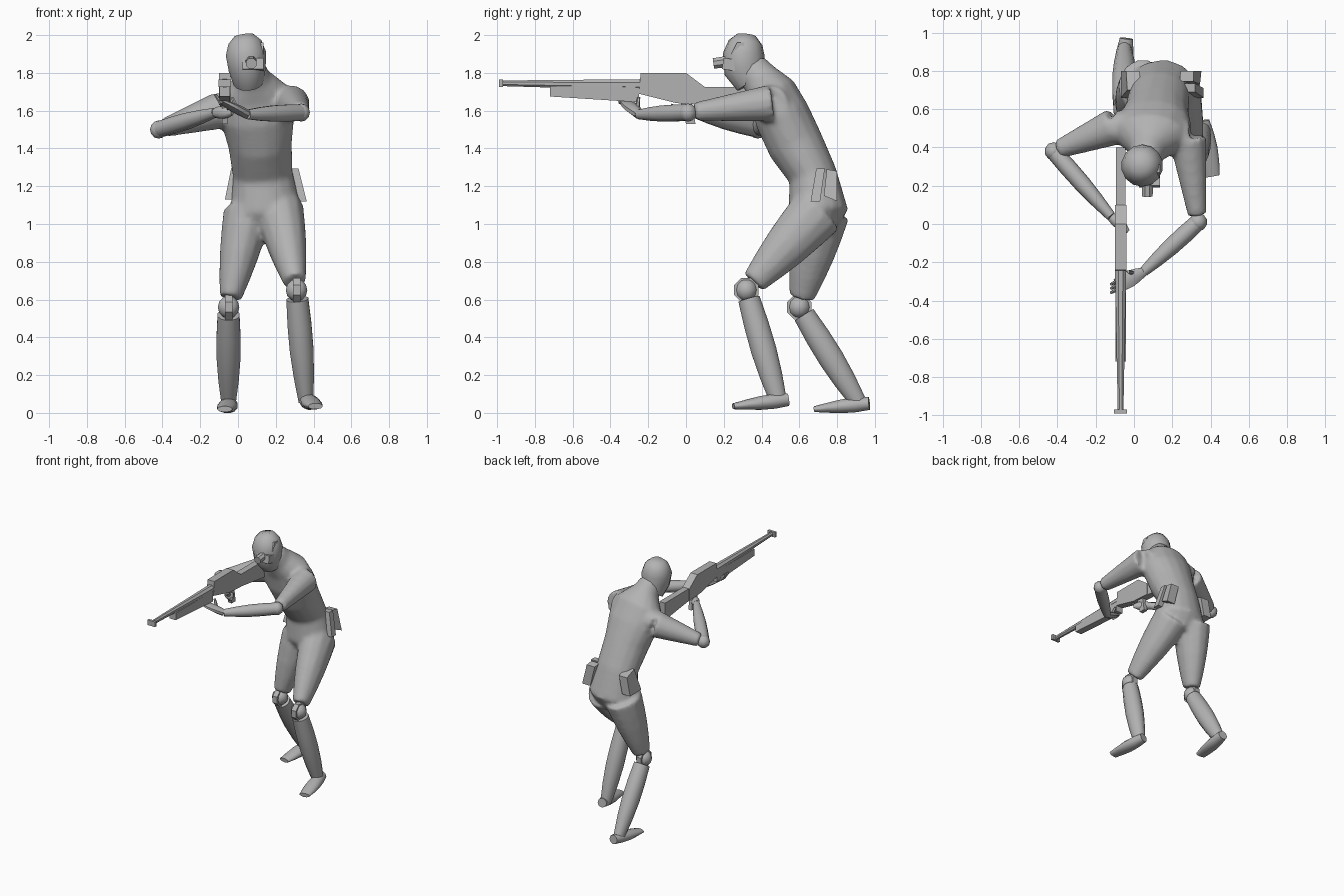
import bpy, bmesh, math
from mathutils import Vector

cube = bpy.data.objects.get("Cube")
if cube:
    bpy.data.objects.remove(cube, do_unlink=True)

grey = bpy.data.materials.new("plain_grey")
grey.use_nodes = True
grey.diffuse_color = (0.45, 0.45, 0.45, 1)
grey.node_tree.nodes["Principled BSDF"].inputs["Base Color"].default_value = grey.diffuse_color

ACROSS, UP = Vector((1, 0, 0)), Vector((0, 0, 1))


def finish(name, bm, angle):
    """Turn a bmesh into an object, smooth below the given edge angle."""
    bmesh.ops.recalc_face_normals(bm, faces=bm.faces)
    mesh = bpy.data.meshes.new(name)
    bm.to_mesh(mesh)
    bm.free()
    mesh.materials.append(grey)
    mesh.shade_smooth()
    mesh.set_sharp_from_angle(angle=math.radians(angle))
    obj = bpy.data.objects.new(name, mesh)
    bpy.context.collection.objects.link(obj)
    return obj


def add_loft(bm, sections, side=ACROSS, sides=12):
    """Skin elliptical sections: (centre, half width along side, half depth)."""
    rings = []
    for i, (centre, width, depth) in enumerate(sections):
        before = sections[max(i - 1, 0)][0]
        after = sections[min(i + 1, len(sections) - 1)][0]
        along = (after - before).normalized()
        u = (side - along * side.dot(along)).normalized()
        v = along.cross(u)
        angles = [math.tau * (k + 0.5) / sides for k in range(sides)]
        rings.append([bm.verts.new(centre + u * width * math.cos(a) + v * depth * math.sin(a))
                      for a in angles])
    for low, high in zip(rings, rings[1:]):
        for k in range(sides):
            n = (k + 1) % sides
            bm.faces.new((low[k], low[n], high[n], high[k]))
    bm.faces.new(rings[0][::-1])
    bm.faces.new(rings[-1])


def loft(name, sections, side=ACROSS, sides=12, angle=50):
    bm = bmesh.new()
    add_loft(bm, sections, side, sides)
    return finish(name, bm, angle)


def taper(start, end, r_start, r_end, bulge=0.0, flat_start=1.0, flat_end=1.0, steps=4):
    """Sections of a straight limb with a swelling in the middle."""
    start, end = Vector(start), Vector(end)
    sections = []
    for i in range(steps + 1):
        t = i / steps
        radius = r_start + (r_end - r_start) * t + bulge * math.sin(math.pi * t)
        sections.append((start.lerp(end, t), radius, radius * (flat_start + (flat_end - flat_start) * t)))
    return sections


def spine(y_z_sizes, x_start, x_end):
    """Sections whose x drifts evenly from start to end."""
    last = len(y_z_sizes) - 1
    return [(Vector((x_start + (x_end - x_start) * i / last, y, z)), width, depth)
            for i, (y, z, width, depth) in enumerate(y_z_sizes)]


def slab(name, outline, x, half, lean=0.0):
    """Extrude a (y, z) outline across x; lean pushes the lower points sideways."""
    top = max(z for y, z in outline)
    bm = bmesh.new()
    a, b = [[bm.verts.new((x + offset + lean * (top - z), y, z)) for y, z in outline]
            for offset in (-half, half)]
    bm.faces.new(a)
    bm.faces.new(b[::-1])
    for i in range(len(a)):
        j = (i + 1) % len(a)
        bm.faces.new((a[i], a[j], b[j], b[i]))
    return finish(name, bm, 20)


def ball(name, centre, radius):
    bm = bmesh.new()
    bmesh.ops.create_uvsphere(bm, u_segments=10, v_segments=6, radius=radius)
    bmesh.ops.translate(bm, verts=bm.verts, vec=centre)
    return finish(name, bm, 50)


# Joints of the crouched aiming pose
legs = {"left": {"hip": (0.22, 0.7, 1.07), "knee": (0.31, 0.32, 0.65), "ankle": (0.36, 0.49, 0.06),
                 "heel": (0.36, 0.54, 0.07), "toe": (0.41, 0.25, 0.035)},
        "right": {"hip": (0.05, 0.72, 1.06), "knee": (-0.05, 0.6, 0.56), "ankle": (-0.05, 0.91, 0.06),
                  "heel": (-0.04, 0.97, 0.05), "toe": (-0.07, 0.68, 0.02)}}
arms = {"left": {"shoulder": (0.28, 0.45, 1.64), "elbow": (0.335, 0.01, 1.59), "wrist": (0.05, -0.25, 1.58)},
        "right": {"shoulder": (-0.1, 0.51, 1.6), "elbow": (-0.42, 0.38, 1.5), "wrist": (-0.12, 0.04, 1.59)}}

# Body: torso, thighs and upper arms fused into one skin
skin = bmesh.new()
add_loft(skin, spine([(0.68, 0.97, 0.12, 0.1), (0.7, 1.07, 0.19, 0.16), (0.67, 1.26, 0.16, 0.13),
                      (0.58, 1.42, 0.17, 0.15), (0.51, 1.57, 0.2, 0.15), (0.46, 1.69, 0.19, 0.13),
                      (0.39, 1.77, 0.1, 0.1), (0.34, 1.83, 0.08, 0.09)], 0.16, 0.06), sides=16)
for joints in legs.values():
    above_knee = Vector(joints["hip"]).lerp(Vector(joints["knee"]), 0.9)
    add_loft(skin, taper(joints["hip"], above_knee, 0.13, 0.06, 0.01, 1.15, 1.15))
for joints in arms.values():
    above_elbow = Vector(joints["shoulder"]).lerp(Vector(joints["elbow"]), 0.92)
    add_loft(skin, taper(joints["shoulder"], above_elbow, 0.1, 0.05), UP)
# Inner shoulders that carry each arm into the chest
for joints in arms.values():
    add_loft(skin, taper((0.1, 0.48, 1.65), joints["shoulder"], 0.11, 0.09), UP)
body = finish("body", skin, 50)
remesh = body.modifiers.new("fuse", "REMESH")
remesh.mode = "VOXEL"
remesh.voxel_size = 0.015
remesh.use_smooth_shade = True
relax = body.modifiers.new("relax", "SMOOTH")
relax.factor = 0.5
relax.iterations = 6

# Lower legs: hinged knees, shins and feet
for which, joints in legs.items():
    knee = Vector(joints["knee"])
    ball(which + "_knee", knee, 0.06)
    loft(which + "_knee_hinge", taper(knee - ACROSS * 0.02, knee + ACROSS * 0.02, 0.07, 0.07), UP, 8, 30)
    below_knee = knee.lerp(Vector(joints["ankle"]), 0.08)
    loft(which + "_shin", taper(below_knee, joints["ankle"], 0.06, 0.04, 0.015, 1.0, 1.15))
    loft(which + "_foot", taper(joints["heel"], joints["toe"], 0.035, 0.04, 0.016, 1.0, 0.4))

# Lower arms: elbows and forearms
for which, joints in arms.items():
    ball(which + "_elbow", joints["elbow"], 0.048)
    loft(which + "_forearm", taper(joints["elbow"], joints["wrist"], 0.044, 0.026, 0.01), UP, 10)

# Hands: the left cradles the rifle, the right holds the grip
loft("left_palm", taper(arms["left"]["wrist"], (-0.09, -0.32, 1.65), 0.025, 0.012, 0.005, 1, 3), UP, 8)
loft("right_palm", taper(arms["right"]["wrist"], (-0.03, -0.04, 1.59), 0.026, 0.015, 0.015, 1, 0.8), UP, 8)
for i in range(3):
    root = Vector((-0.09, -0.3 - 0.022 * i, 1.64))
    tip = root + Vector((-0.03, -0.015, 0.045))
    loft(f"left_finger_{i + 1}", taper(root, tip, 0.012, 0.008), sides=6)
loft("left_thumb", taper((0, -0.26, 1.59), (-0.03, -0.25, 1.67), 0.015, 0.008), sides=6)
loft("right_trigger_finger", taper((-0.05, -0.01, 1.6), (-0.05, -0.08, 1.63), 0.012, 0.008), sides=6)

# Head with breathing mask and strap buckle
loft("head", spine([(0.35, 1.75, 0.08, 0.09), (0.31, 1.82, 0.1, 0.11), (0.305, 1.9, 0.11, 0.11),
                    (0.315, 1.96, 0.09, 0.09), (0.32, 2.0, 0.05, 0.05)], 0.055, 0.03), sides=14)
loft("mask_filter", taper((0.07, 0.22, 1.86), (0.07, 0.145, 1.85), 0.032, 0.03), sides=8, angle=30)
slab("mask_side", [(0.19, 1.82), (0.26, 1.81), (0.26, 1.87), (0.2, 1.88)], 0.08, 0.055)
slab("strap_buckle", [(0.24, 1.9), (0.29, 1.9), (0.31, 1.96), (0.27, 1.96)], 0.12, 0.015)

# Rifle
bore = -0.07
loft("rifle_barrel", taper((bore, -0.22, 1.737), (bore, -0.98, 1.745), 0.032, 0.016), sides=8, angle=20)
slab("rifle_muzzle", [(-0.99, 1.725), (-0.97, 1.725), (-0.97, 1.765), (-0.99, 1.765)], bore, 0.034)
slab("rifle_fore_end", [(-0.72, 1.675), (-0.25, 1.645), (-0.25, 1.73), (-0.72, 1.73)], bore, 0.027)
slab("rifle_receiver", [(-0.25, 1.69), (-0.05, 1.64), (0.1, 1.63), (0.1, 1.725),
                        (0, 1.8), (-0.24, 1.8)], bore, 0.03)
slab("rifle_stock", [(0.09, 1.63), (0.4, 1.59), (0.4, 1.725), (0.09, 1.725)], bore, 0.025)
slab("rifle_grip", [(-0.03, 1.65), (0.03, 1.65), (0.05, 1.53), (0, 1.53)], bore, 0.015)

# Hip pouches
slab("left_front_pouch", [(0.66, 1.12), (0.71, 1.12), (0.735, 1.295), (0.69, 1.295)], 0.285, 0.035, 0.25)
slab("left_rear_pouch", [(0.73, 1.15), (0.8, 1.12), (0.8, 1.28), (0.745, 1.29)], 0.275, 0.035, 0.25)
slab("right_holster", [(0.66, 1.13), (0.8, 1.13), (0.8, 1.27), (0.7, 1.3)], 0, 0.035, -0.2)
